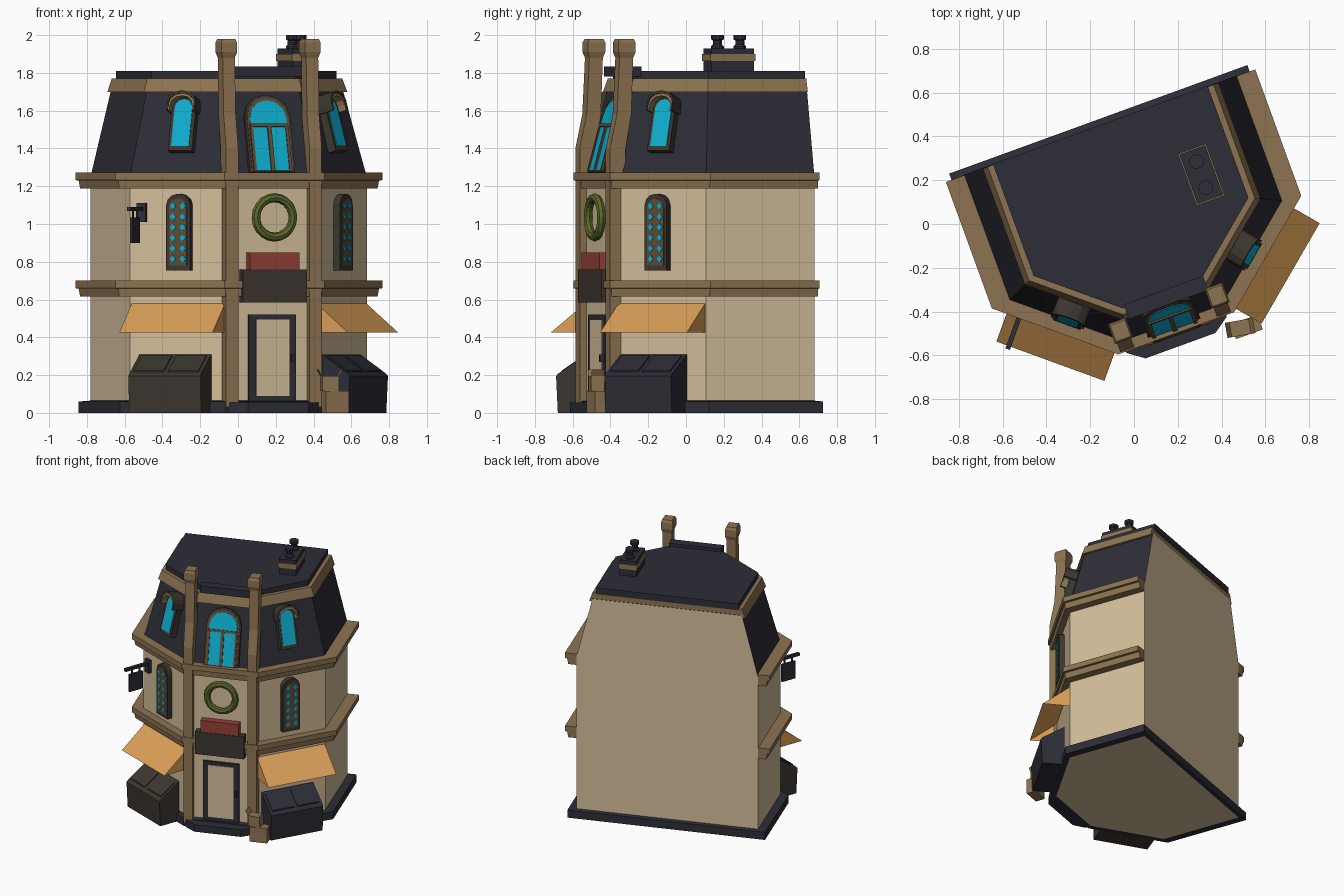
import bpy, bmesh
from math import radians, cos, sin, tan, pi, atan2
from mathutils import Matrix, Vector

if "Cube" in bpy.data.objects:
    bpy.data.objects.remove(bpy.data.objects["Cube"])


def lin(c):
    c /= 255
    return c / 12.92 if c < 0.04045 else ((c + 0.055) / 1.055) ** 2.4


def material(name, r, g, b):
    m = bpy.data.materials.new(name)
    m.diffuse_color = (lin(r), lin(g), lin(b), 1)
    m.use_nodes = True
    m.node_tree.nodes["Principled BSDF"].inputs["Base Color"].default_value = m.diffuse_color
    return m


WALL = material("cream_plaster", 212, 191, 154)
TRIM = material("brown_trim", 142, 116, 82)
ROOF = material("slate_navy", 45, 45, 55)
AWN = material("orange_canvas", 220, 160, 88)
GLASS = material("cyan_glass", 14, 174, 207)
DARK = material("dark_brown", 60, 54, 47)
RED = material("red_board", 146, 64, 55)
GREEN = material("olive_green", 92, 104, 42)
BROWN = material("window_brown", 94, 76, 54)

T, RZ, RX = Matrix.Translation, lambda a: Matrix.Rotation(radians(a), 4, 'Z'), lambda a: Matrix.Rotation(a, 4, 'X')
W = RZ(20) @ T((0.01, 0, 0))                      # whole house is turned 20 degrees
FRONT = W @ T((0, -0.49, 0))                      # wall frames: x along wall, -y outwards
LEFT = W @ T((-0.4485, -0.317, 0)) @ RZ(-40)
RIGHT = W @ T((0.4485, -0.317, 0)) @ RZ(40)
TILT = T((0, 0, 1.27)) @ RX(-atan2(0.118, 0.43))  # leans a frame onto the mansard


def build(name, verts, faces, mat, M=W):
    bm = bmesh.new()
    vs = [bm.verts.new(M @ Vector(v)) for v in verts]
    for f in faces:
        bm.faces.new([vs[i] for i in f])
    bmesh.ops.recalc_face_normals(bm, faces=bm.faces)
    me = bpy.data.meshes.new(name)
    bm.to_mesh(me)
    bm.free()
    me.materials.append(mat)
    ob = bpy.data.objects.new(name, me)
    bpy.context.collection.objects.link(ob)
    return ob


def loft(name, rings, mat, M=W, cap=True):
    n = len(rings[0])
    faces = [(k * n + i, k * n + (i + 1) % n, (k + 1) * n + (i + 1) % n, (k + 1) * n + i)
             for k in range(len(rings) - 1) for i in range(n)]
    if cap:
        faces += [tuple(range(n)), tuple(range((len(rings) - 1) * n, len(rings) * n))]
    return build(name, [p for r in rings for p in r], faces, mat, M)


def box(name, x0, x1, y0, y1, z0, z1, mat, M=W):
    return loft(name, [[(x0, y0, z), (x1, y0, z), (x1, y1, z), (x0, y1, z)] for z in (z0, z1)], mat, M)


def plate(name, pts, y0, y1, mat, M):
    """Outline in x,z pushed from y0 to y1."""
    return loft(name, [[(x, y, z) for x, z in pts] for y in (y0, y1)], mat, M)


def arc(w, z1, rise, z_low, n=6):
    return [(w / 2, z_low)] + [(w / 2 * cos(pi * i / n), z1 - rise + rise * sin(pi * i / n))
                               for i in range(n + 1)] + [(-w / 2, z_low)]


def foot(z, side, diag=None, front=None, back=0.477):
    """House outline at height z, each kind of wall moved out by its own amount."""
    diag = side if diag is None else diag
    front = side if front is None else front
    x, yf, d = 0.667 + side, -0.49 - front, 0.531 + diag
    s, c = sin(radians(40)), cos(radians(40))
    yc, xf = (s * x - d) / c, (d + c * yf) / s
    return [(-x, back, z), (-x, yc, z), (-xf, yf, z), (xf, yf, z), (x, yc, z), (x, back, z)]


# walls, plinth and doorstep
loft("walls", [foot(0, 0), foot(1.25, 0)], WALL)
loft("plinth", [foot(0, 0), foot(0, .058, .04, .03, .505), foot(.06, .058, .04, .03, .505), foot(.065, 0)],
     ROOF, cap=False)
step = [(-.27, -.5), (-.24, -.545), (-.17, -.595), (.17, -.595), (.24, -.545), (.27, -.5)]
loft("doorstep", [[(x, y, z) for x, y in step] for z in (0, .055)], ROOF)

# cornice bands
for label, z in (("lower", .615), ("upper", 1.187)):
    loft(label + "_cornice", [foot(z, .06, .04, .03, .474), foot(z + .043, .068, .046, .034, .474),
                              foot(z + .045, .085, .06, .045, .474), foot(z + .085, .085, .06, .045, .474)], TRIM)

# mansard roof with a plain back wall, crown and roof slab
mansard = loft("mansard_roof", [foot(1.25, 0), foot(1.72, -.118)], ROOF)
mansard.data.materials.append(WALL)
back_dir = W.to_3x3() @ Vector((0, 1, 0))
for p in mansard.data.polygons:
    p.material_index = 1 if p.normal.dot(back_dir) > .9 else 0
loft("crown", [foot(1.70, -.094, back=.474), foot(1.77, -.118, back=.474)], TRIM)
loft("roof_slab", [foot(1.76, -.145, back=.478), foot(1.81, -.145, back=.478)], ROOF)
box("roof_ridge_block", -.18, .205, -.40, -.33, 1.78, 1.833, ROOF)

# bent pillars flanking the front
path = [(.03, -.485, .034, .044), (1.40, -.485, .034, .044), (1.58, -.45, .034, .04), (1.88, -.437, .034, .038),
        (1.91, -.437, .044, .048), (1.96, -.437, .044, .048), (1.98, -.437, .036, .04)]
for side, s in (("left", -1), ("right", 1)):
    loft(side + "_pillar", [[(s * .235 + a * w, y + b * d, z) for a, b in ((-1, -1), (1, -1), (1, 1), (-1, 1))]
                            for z, y, w, d in path], TRIM)

# chimney with two pots
CH = W @ T((.356, .107, 0))
box("chimney_base", -.062, .062, -.12, .12, 1.80, 1.865, ROOF, CH)
box("chimney_band", -.068, .068, -.126, .126, 1.862, 1.9, TRIM, CH)
box("chimney_cap", -.062, .062, -.12, .12, 1.898, 1.928, ROOF, CH)
for i, y in enumerate((-.063, .063)):
    loft(f"chimney_pot_{i}", [[(r * cos(k * pi / 5), y + r * sin(k * pi / 5), z) for k in range(10)]
                              for r, z in ((.034, 1.925), (.034, 1.94), (.024, 1.95), (.024, 1.972),
                                           (.034, 1.978), (.034, 2.0))], ROOF, CH)

# front door
box("door_frame", -.132, .132, -.018, .02, .06, .52, ROOF, FRONT)
box("door_panel", -.094, .094, -.024, .0, .09, .495, WALL, FRONT)
box("door_handle", .102, .118, -.04, 0, .27, .31, ROOF, FRONT)

# sign boards (blank) and wreath above the door
box("sign_board", -.18, .18, -.056, .02, .585, .76, DARK, FRONT)
box("red_sign_board", -.14, .14, -.052, .02, .755, .85, RED, FRONT)
bpy.ops.mesh.primitive_torus_add(major_radius=.104, minor_radius=.024, major_segments=20, minor_segments=8)
wreath = bpy.context.object
wreath.name = "wreath"
wreath.data.transform(FRONT @ T((.006, -.03, 1.035)) @ RX(pi / 2))
wreath.data.materials.append(GREEN)

# big arched window in the front of the mansard
FW = FRONT @ TILT
plate("front_window_frame", arc(.255, .425, .12, 0), -.02, .03, DARK, FW)
plate("front_window_surround", arc(.232, .41, .11, 0), -.024, .03, BROWN, FW)
plate("front_window_glass", arc(.205, .392, .1, .005), -.028, .02, GLASS, FW)
box("front_window_crossbar", -.104, .104, -.036, 0, .245, .262, BROWN, FW)
box("front_window_mullion", -.011, .011, -.036, 0, .0, .25, BROWN, FW)
for s in (-1, 1):
    box("front_window_jamb", s * .1 - .008, s * .1 + .008, -.034, 0, 0, .25, BROWN, FW)


def hood(name, w_out, top_out, w_in, top_in, y0, mat, M):
    outer, inner = arc(w_out, top_out, .055, .32), arc(w_in, top_in, .05, .32)
    n = len(outer)
    verts = [(x, y, z) for y in (y0, .08) for ring in (outer, inner) for x, z in ring]
    faces = []
    for i in range(n - 1):
        for a, b in ((0, n), (2 * n, 3 * n), (0, 2 * n), (n, 3 * n)):
            faces.append((a + i, a + i + 1, b + i + 1, b + i))
    for i in (0, n - 1):
        faces.append((i, n + i, 3 * n + i, 2 * n + i))
    build(name, verts, faces, mat, M)


def awning(name, x0, x1, M):
    v = [(x, y, z) for x in (x0, x1) for y, z in ((0, .58), (-.195, .425), (0, .425))]
    build(name, v, [(0, 1, 4, 3), (0, 1, 2), (3, 4, 5)], AWN, M)


def dumpster(name, mat, M):
    prof = [(-.02, 0), (-.18, 0), (-.19, .195), (-.178, .208), (-.02, .31)]
    loft(name, [[(x, y, z) for y, z in prof] for x in (-.225, .18)], mat, M)
    slope = .102 / .158
    for i, (a, b) in enumerate(((-.205, -.035), (-.01, .16))):
        loft(f"{name}_lid_{i}", [[(x, y, .31 + (y + .02) * slope + up) for x, y in
                                  ((a, -.165), (b, -.165), (b, -.04), (a, -.04))] for up in (-.01, .008)], mat, M)


# everything that repeats on the two angled walls
for side, M in (("left", LEFT), ("right", RIGHT)):
    # arched lattice window
    plate(side + "_window_frame", arc(.135, 1.16, .06, .755), -.04, .02, DARK, M)
    plate(side + "_window_lattice", arc(.1, 1.135, .045, .78), -.043, 0, BROWN, M)
    for r in range(6):
        for x in (-.028, .028):
            z = .815 + r * .056
            plate(f"{side}_window_pane", [(x - .017, z), (x, z - .02), (x + .017, z), (x, z + .02)],
                  -.047, -.03, GLASS, M)
    # dormer
    D = M @ TILT
    plate(side + "_dormer", arc(.135, .41, .055, .11), -.045, .06, DARK, D)
    plate(side + "_dormer_glass", arc(.1, .392, .05, .135), -.05, .0, GLASS, D)
    hood(side + "_dormer_hood", .158, .428, .142, .414, -.095, DARK, D)
    hood(side + "_dormer_hood_lining", .142, .414, .126, .40, -.09, TRIM, D)
    awning(side + "_awning", *((-.275, .25) if side == "left" else (-.25, .28)), M)
    dumpster(side + "_dumpster", DARK if side == "left" else ROOF, M)

# hanging bracket sign on the left wall
H = LEFT @ T((-.215, 0, 0))
box("bracket_mount", -.025, .025, -.025, .02, 1.01, 1.11, ROOF, H)
box("bracket_arm", -.011, .011, -.21, 0, 1.068, 1.09, ROOF, H)
box("hanging_board", -.008, .008, -.175, -.06, .9, 1.035, ROOF, H)
for y in (-.15, -.085):
    box("hanging_link", -.004, .004, y - .005, y + .005, 1.03, 1.07, ROOF, H)

# cardboard boxes beside the right dumpster
B = T((.515, -.47, 0)) @ RZ(20)
box("lower_box", -.065, .065, -.036, .036, 0, .115, TRIM, B)
B2 = T((.485, -.475, .115)) @ RZ(10)
box("upper_box", -.045, .045, -.035, .035, 0, .08, TRIM, B2)
for s in (-1, 1):
    build("box_flap", [(s * .045, -.035, .08), (s * .045, .035, .08), (s * .065, .035, .115), (s * .065, -.035, .115)],
          [(0, 1, 2, 3)], TRIM, B2)
